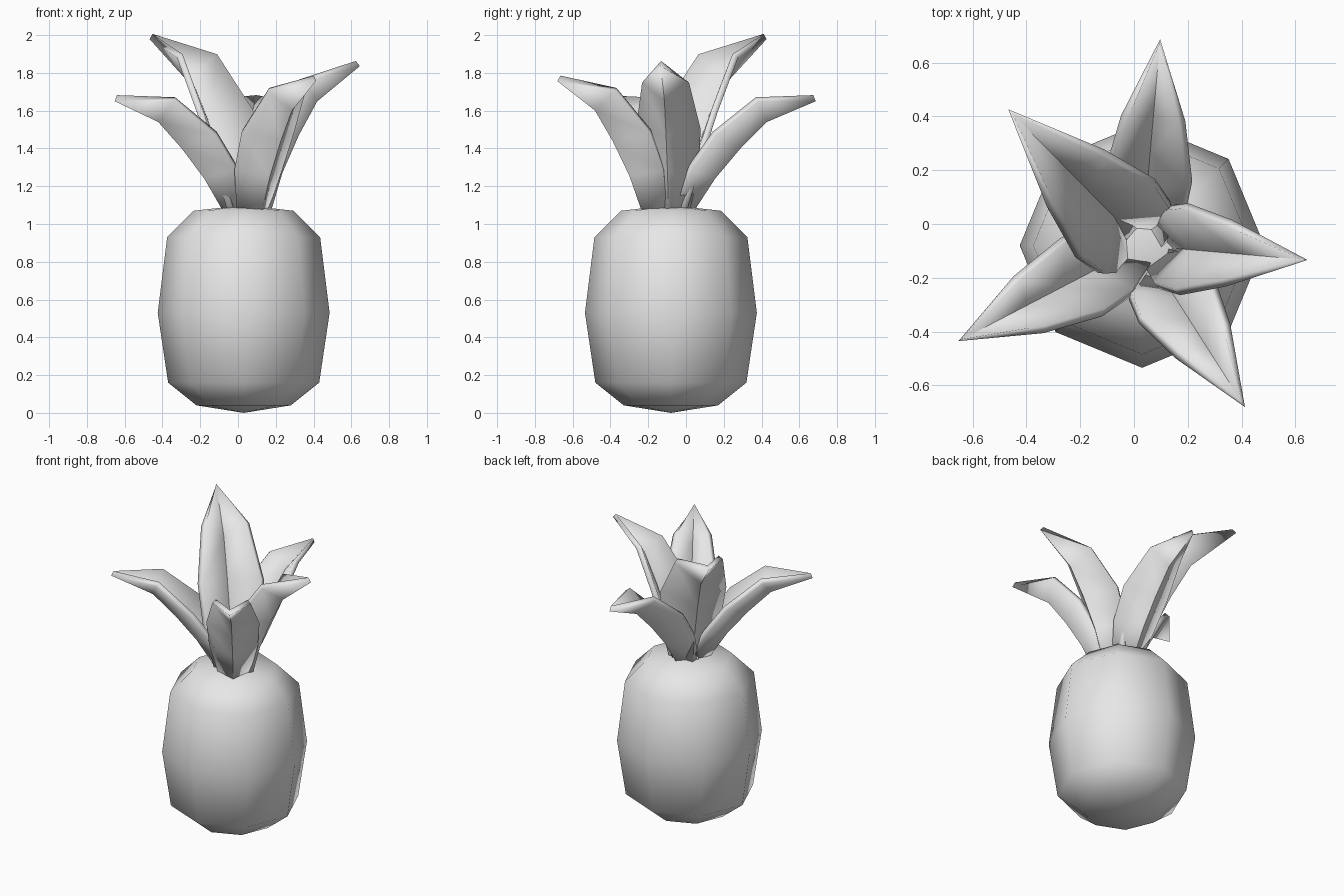
import bpy, bmesh, math
from mathutils import Vector, Matrix

cube = bpy.data.objects.get("Cube")
if cube:
    bpy.data.objects.remove(cube)

CENTRE = Vector((0.03, -0.08, 0))

grey = bpy.data.materials.new("plain_grey")
grey.use_nodes = True
colour = (0.8, 0.8, 0.8, 1)
grey.diffuse_color = colour
grey.node_tree.nodes["Principled BSDF"].inputs["Base Color"].default_value = colour


def finish(name, bm, angle):
    """Turn a bmesh into a shaded object."""
    mesh = bpy.data.meshes.new(name)
    bm.to_mesh(mesh)
    bm.free()
    mesh.materials.append(grey)
    obj = bpy.data.objects.new(name, mesh)
    bpy.context.collection.objects.link(obj)
    bpy.ops.object.select_all(action='DESELECT')
    obj.select_set(True)
    bpy.context.view_layer.objects.active = obj
    bpy.ops.object.shade_smooth_by_angle(angle=math.radians(angle))
    return obj


# Fruit body: eight-sided barrel with rounded ends
def make_body():
    rings = [(0.25, 0.04), (0.40, 0.16), (0.455, 0.53), (0.405, 0.93), (0.265, 1.07)]
    sides = 8
    bm = bmesh.new()
    bottom = bm.verts.new(CENTRE)
    top = bm.verts.new(CENTRE + Vector((0, 0, 1.1)))
    loops = []
    for r, z in rings:
        loops.append([bm.verts.new(CENTRE + Vector((r * math.cos(a), r * math.sin(a), z)))
                      for a in (math.tau * i / sides for i in range(sides))])
    for i in range(sides):
        j = (i + 1) % sides
        bm.faces.new((bottom, loops[0][j], loops[0][i]))
        bm.faces.new((top, loops[-1][i], loops[-1][j]))
        for low, high in zip(loops, loops[1:]):
            bm.faces.new((low[i], low[j], high[j], high[i]))
    finish("fruit_body", bm, 60)


# Leaf rows, in its own side plane: keel out, keel up, edge out, edge up, half width
ROWS = [(-0.03, -0.05, -0.12, -0.03, 0.09),
        (0.10, 0.15, -0.01, 0.20, 0.15),
        (0.235, 0.31, 0.12, 0.38, 0.165),
        (0.375, 0.45, 0.34, 0.56, 0.12)]
TIP = (0.635, 0.56)


def make_leaf(name, heading, reach, pitch, size):
    bm = bmesh.new()
    tilt = Matrix.Rotation(-math.radians(pitch), 4, 'Y')
    turn = Matrix.Rotation(math.radians(heading), 4, 'Z')
    base = Matrix.Translation(CENTRE + Vector((0, 0, 1.09)))
    place = base @ turn @ Matrix.Translation((reach, 0, 0)) @ tilt @ Matrix.Scale(size, 4)

    def vert(out, side, up):
        return bm.verts.new(place @ Vector((out, side, up)))

    rows = [(vert(eo, w, eu), vert(ko, 0, ku), vert(eo, -w, eu))
            for ko, ku, eo, eu, w in ROWS]
    tip = vert(TIP[0], 0, TIP[1])
    for low, high in zip(rows, rows[1:]):
        for k in (0, 1):
            bm.faces.new((low[k], high[k], high[k + 1], low[k + 1]))
    for k in (0, 1):
        bm.faces.new((rows[-1][k], tip, rows[-1][k + 1]))
    leaf = finish(name, bm, 50)
    thick = leaf.modifiers.new("thickness", 'SOLIDIFY')
    thick.thickness = 0.035
    thick.offset = -1


make_body()
make_leaf("leaf_back", 85, 0.135, 0, 1.0)
make_leaf("leaf_right_front", 207.5, 0.135, 0, 1.0)
make_leaf("leaf_left", -5, 0.15, 16.5, 1.04)
make_leaf("leaf_left_front", -57.5, 0.19, 10.5, 1.0)
make_leaf("leaf_right_back", 134.5, 0.12, 15, 1.26)
